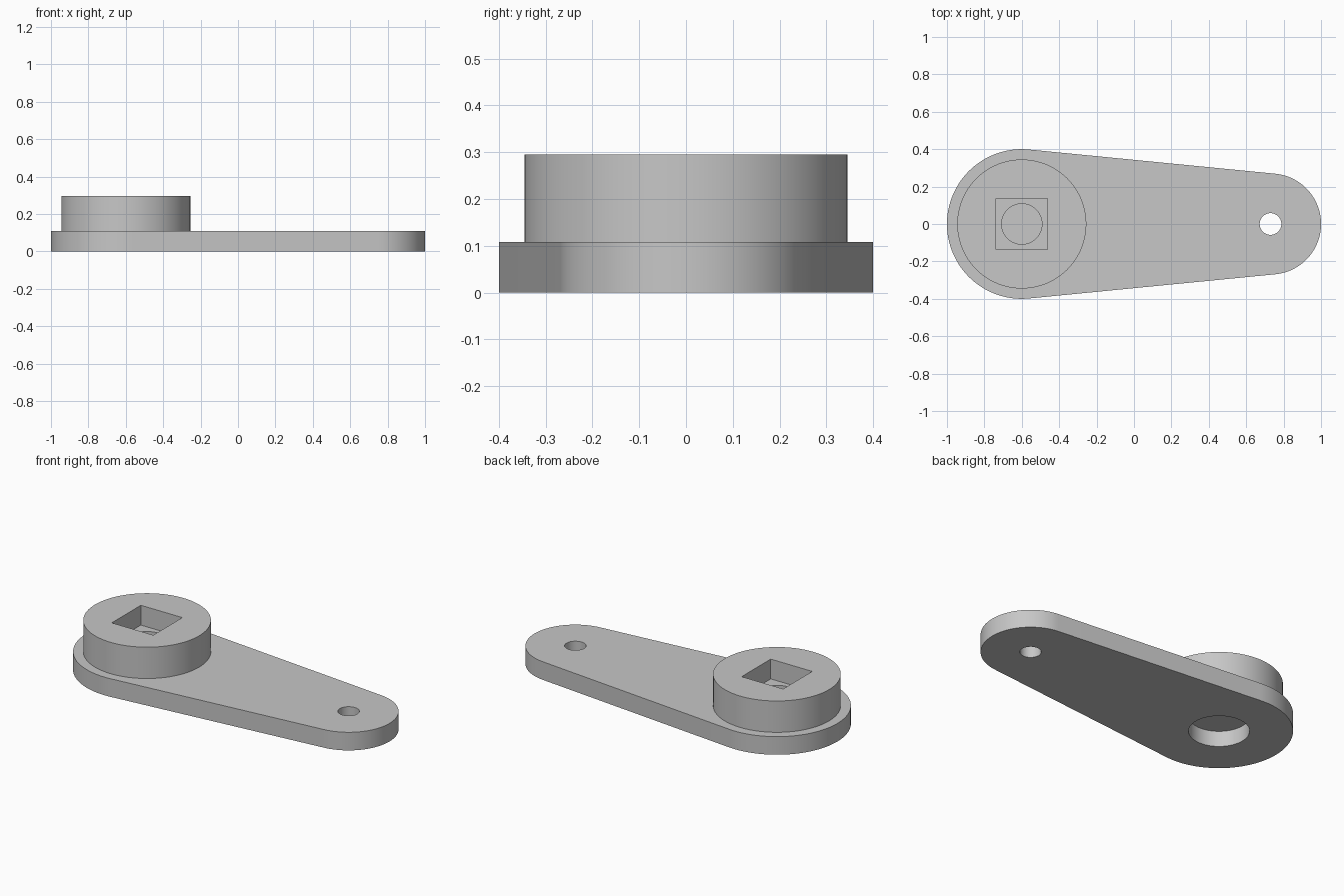
import bpy, bmesh
from math import acos, cos, sin, pi, tau, radians

cube = bpy.data.objects.get("Cube")
if cube:
    bpy.data.objects.remove(cube, do_unlink=True)

HUB_X, PIN_X = -0.6, 0.73
BIG_R, SMALL_R = 0.4, 0.27
PLATE_H, TOP = 0.108, 0.295

grey = bpy.data.materials.new("plain grey")
grey.use_nodes = True
grey.diffuse_color = (0.57, 0.57, 0.57, 1)
grey.node_tree.nodes["Principled BSDF"].inputs["Base Color"].default_value = grey.diffuse_color


def arc(x, r, a0, a1, n):
    return [(x + r * cos(a0 + (a1 - a0) * i / n), r * sin(a0 + (a1 - a0) * i / n))
            for i in range(n + 1)]


def circle(x, r, n=96):
    return arc(x, r, 0, tau, n)[:-1]


def prism(name, outline, z0, z1):
    """Extrude a flat outline between two heights."""
    bm = bmesh.new()
    face = bm.faces.new([bm.verts.new((x, y, z0)) for x, y in outline])
    top = bmesh.ops.extrude_face_region(bm, geom=[face])["geom"]
    bmesh.ops.translate(bm, vec=(0, 0, z1 - z0),
                        verts=[v for v in top if isinstance(v, bmesh.types.BMVert)])
    bmesh.ops.recalc_face_normals(bm, faces=bm.faces)
    mesh = bpy.data.meshes.new(name)
    bm.to_mesh(mesh)
    bm.free()
    mesh.materials.append(grey)
    ob = bpy.data.objects.new(name, mesh)
    bpy.context.collection.objects.link(ob)
    return ob


def combine(target, tool, operation):
    """Apply a boolean and discard the tool."""
    bpy.context.view_layer.objects.active = target
    mod = target.modifiers.new(operation, 'BOOLEAN')
    mod.operation, mod.object, mod.solver = operation, tool, 'EXACT'
    bpy.ops.object.modifier_apply(modifier=mod.name)
    bpy.data.objects.remove(tool, do_unlink=True)


# Tapered plate: two round ends joined by tangent lines
t = acos((BIG_R - SMALL_R) / (PIN_X - HUB_X))
outline = arc(PIN_X, SMALL_R, -t, t, 64) + arc(HUB_X, BIG_R, t, tau - t, 96)
lever = prism("lever_arm", outline, 0, PLATE_H)

# Raised round hub
combine(lever, prism("hub", circle(HUB_X, 0.345, 128), 0.05, TOP), 'UNION')

# Square socket, round recess in its floor, underside bore and pin hole
s = 0.137
square = [(HUB_X - s, -s), (HUB_X + s, -s), (HUB_X + s, s), (HUB_X - s, s)]
for name, shape, z0, z1 in (
        ("square_socket", square, 0.177, 0.4),
        ("socket_recess", circle(HUB_X, 0.108), 0.135, 0.25),
        ("underside_bore", circle(HUB_X, 0.165), -0.1, 0.094),
        ("pin_hole", circle(PIN_X, 0.058, 48), -0.1, 0.3)):
    combine(lever, prism(name, shape, z0, z1), 'DIFFERENCE')

# Smooth round walls, crisp edges
bpy.ops.object.select_all(action='DESELECT')
lever.select_set(True)
bpy.context.view_layer.objects.active = lever
bpy.ops.object.shade_smooth_by_angle(angle=radians(30))
